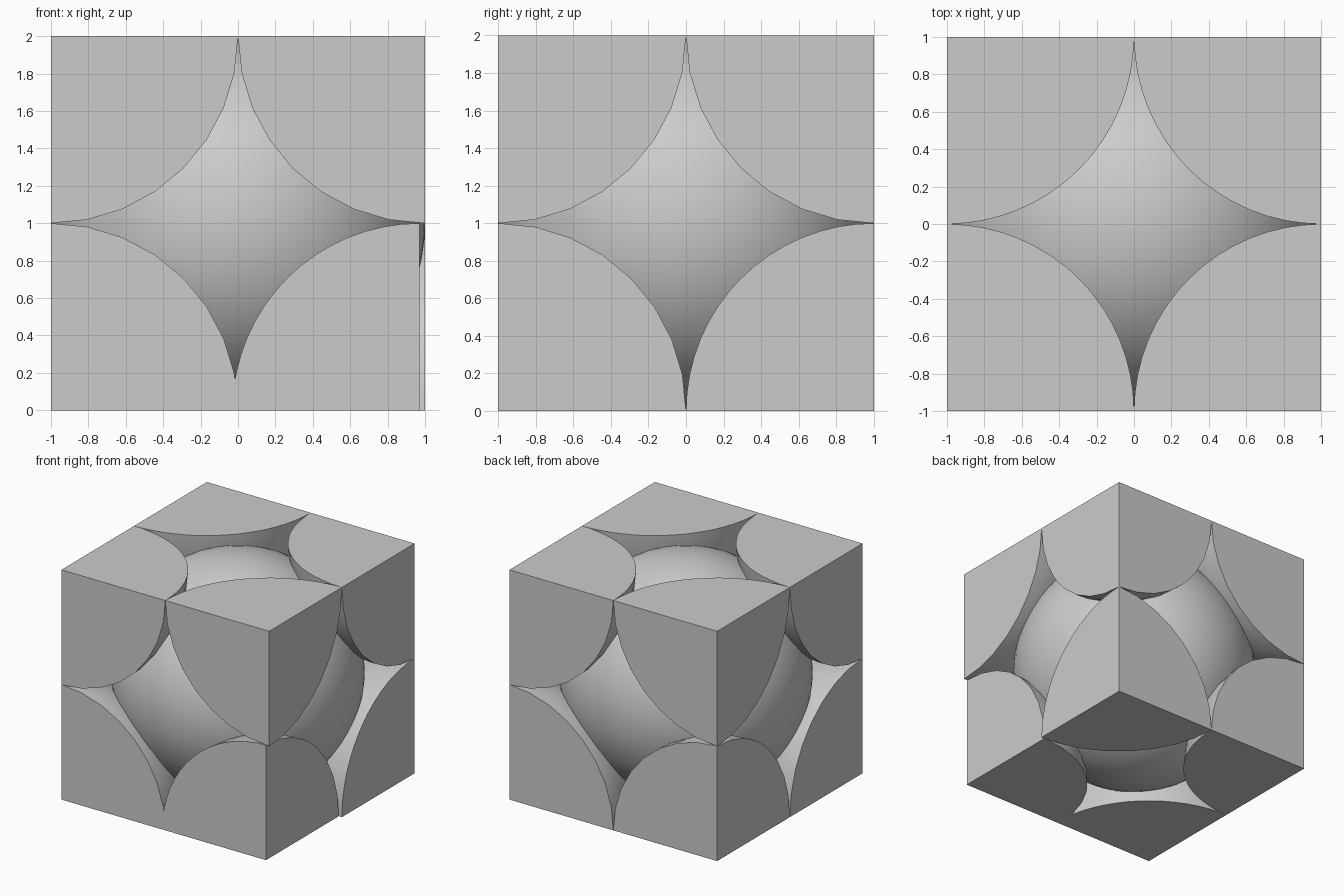
import bpy, bmesh
from math import radians
from mathutils import Matrix, Vector
from itertools import product

if "Cube" in bpy.data.objects:
    bpy.data.objects.remove(bpy.data.objects["Cube"])

R = 1.0
POLE = {'x': Matrix.Rotation(radians(90), 4, 'Y'),
        'y': Matrix.Rotation(radians(90), 4, 'X'),
        'z': Matrix.Identity(4)}


def finish(bm, name, loc):
    bmesh.ops.recalc_face_normals(bm, faces=bm.faces)
    me = bpy.data.meshes.new(name)
    bm.to_mesh(me)
    bm.free()
    ob = bpy.data.objects.new(name, me)
    ob.location = loc
    bpy.context.collection.objects.link(ob)
    bpy.ops.object.select_all(action='DESELECT')
    ob.select_set(True)
    bpy.context.view_layer.objects.active = ob
    bpy.ops.object.shade_smooth_by_angle(angle=radians(30))
    return ob


def corner_octant(name, corner, loc, pole):
    # sphere cut to one eighth on the three planes through its centre
    bm = bmesh.new()
    bmesh.ops.create_uvsphere(bm, u_segments=64, v_segments=16, radius=R,
                              matrix=POLE[pole])
    for axis in range(3):
        n = Vector((0, 0, 0))
        n[axis] = corner[axis]
        bmesh.ops.bisect_plane(bm, geom=bm.verts[:] + bm.edges[:] + bm.faces[:],
                               dist=1e-4, plane_co=(0, 0, 0), plane_no=n,
                               clear_outer=True)
        rim = [e for e in bm.edges if e.is_boundary]
        bmesh.ops.holes_fill(bm, edges=rim, sides=0)
    return finish(bm, name, loc)


# central ball, touching the middle of every side of the cell
bm = bmesh.new()
bmesh.ops.create_uvsphere(bm, u_segments=64, v_segments=32, radius=R)
finish(bm, "centre_ball", (0, 0, 1))

# eight corner octants; two lower ones lie on their side
poles = {(1, -1, -1): 'y', (1, 1, -1): 'x'}
for c in product((-1, 1), repeat=3):
    loc = Vector(c) + Vector((0, 0, 1))
    if c == (1, -1, -1):
        loc.x -= 0.03  # this one sits slightly inward
    name = "corner_%s_%s_%s" % ("right" if c[0] > 0 else "left",
                                "back" if c[1] > 0 else "front",
                                "top" if c[2] > 0 else "bottom")
    corner_octant(name, c, loc, poles.get(c, 'z'))
